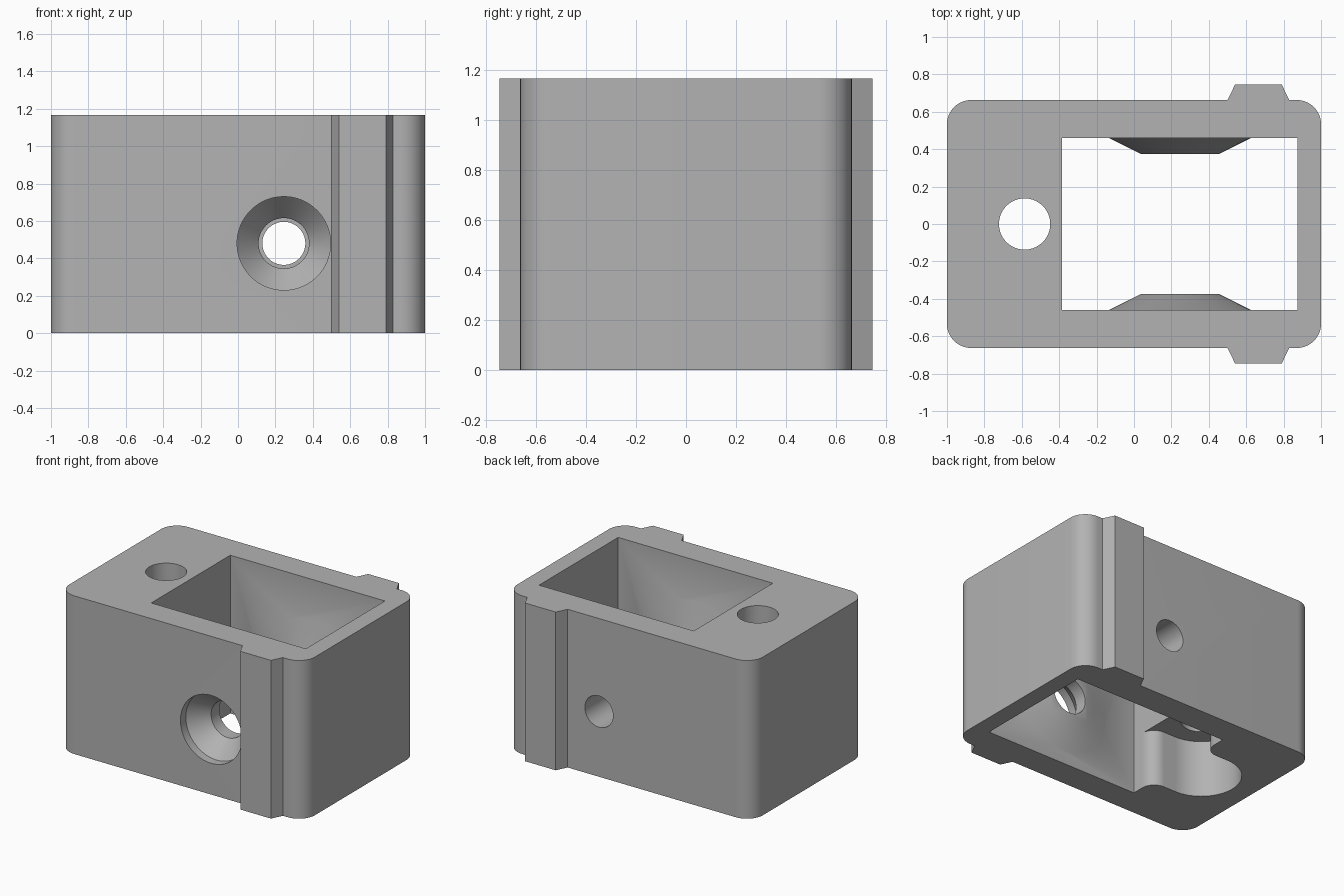
import bpy, bmesh, math
from mathutils import Matrix, Vector

HEIGHT = 1.165
BORE_X, BORE_Z = 0.245, 0.48
POST_X = -0.585

if "Cube" in bpy.data.objects:
    bpy.data.objects.remove(bpy.data.objects["Cube"])

grey = bpy.data.materials.new("plain grey")
grey.use_nodes = True
grey.diffuse_color = (0.45, 0.45, 0.45, 1)
grey.node_tree.nodes["Principled BSDF"].inputs["Base Color"].default_value = grey.diffuse_color


def arc(cx, cy, r, start, end, steps=12):
    """Points along an arc, angles in degrees."""
    angles = [math.radians(start + (end - start) * i / steps) for i in range(steps + 1)]
    return [(cx + r * math.cos(a), cy + r * math.sin(a)) for a in angles]


def finish(name, bm):
    bmesh.ops.recalc_face_normals(bm, faces=bm.faces)
    mesh = bpy.data.meshes.new(name)
    bm.to_mesh(mesh)
    bm.free()
    mesh.materials.append(grey)
    obj = bpy.data.objects.new(name, mesh)
    bpy.context.collection.objects.link(obj)
    return obj


def prism(name, outline, z0, z1):
    """Extrude a plan outline upwards."""
    bm = bmesh.new()
    face = bm.faces.new([bm.verts.new((x, y, z0)) for x, y in outline])
    top = bmesh.ops.extrude_face_region(bm, geom=[face])["geom"]
    bmesh.ops.translate(bm, vec=(0, 0, z1 - z0),
                        verts=[v for v in top if isinstance(v, bmesh.types.BMVert)])
    return finish(name, bm)


def turned(name, profile, steps=64):
    """Solid of (radius, y) rings around the cross bore axis."""
    bm = bmesh.new()
    rings = []
    for r, y in profile:
        rings.append([bm.verts.new((BORE_X + px, y, BORE_Z + pz))
                      for px, pz in arc(0, 0, r, 0, 360, steps)[:-1]])
    for a, b in zip(rings, rings[1:]):
        for i in range(steps):
            j = (i + 1) % steps
            bm.faces.new((a[i], a[j], b[j], b[i]))
    bm.faces.new(rings[0])
    bm.faces.new(rings[-1])
    return finish(name, bm)


def combine(target, tool, operation):
    """Apply a boolean and discard the tool."""
    tool.hide_render = True
    mod = target.modifiers.new("join", 'BOOLEAN')
    mod.operation, mod.solver, mod.object = operation, 'EXACT', tool
    bpy.context.view_layer.objects.active = target
    bpy.ops.object.modifier_apply(modifier=mod.name)
    bpy.data.objects.remove(tool)


# Rounded block with a tapered guide rib on the front and back
W, D, R = 1.0, 0.663, 0.13
back = arc(W - R, D - R, R, 0, 90)
back += [(0.83, D), (0.79, 0.745), (0.54, 0.745), (0.50, D)]
back += arc(-W + R, D - R, R, 90, 180)
block = prism("housing", back + [(x, -y) for x, y in reversed(back)], 0, HEIGHT)

# Rectangular pocket right through
PX0, PX1, PY = -0.385, 0.875, 0.46
pocket = prism("pocket_cutter", [(PX0, -PY), (PX1, -PY), (PX1, PY), (PX0, PY)], -0.1, HEIGHT + 0.1)
combine(block, pocket, 'DIFFERENCE')

# Conical bosses on the inner walls
for s in (-1, 1):
    boss = turned("boss", [(0.38, s * 0.55), (0.38, s * PY), (0.21, s * 0.375)])
    combine(block, boss, 'UNION')

# Cross bore, countersunk at the front
combine(block, turned("front_bore_cutter", [(0.25, -0.8), (0.25, -0.60), (0.135, -0.47), (0.135, -0.3)]), 'DIFFERENCE')
combine(block, turned("back_bore_cutter", [(0.115, 0.3), (0.115, 0.8)]), 'DIFFERENCE')

# Vertical post hole
combine(block, prism("post_hole_cutter", arc(POST_X, 0, 0.137, 0, 360, 64)[:-1], -0.1, HEIGHT + 0.1), 'DIFFERENCE')

# Round-ended recess underneath, flaring into the pocket
SLOT, FIL = 0.27, 0.1
side = [(PX0 + 0.1, SLOT + FIL)] + arc(PX0 - FIL, SLOT + FIL, FIL, 0, -90)
end = arc(POST_X, 0, SLOT, 90, 270, 32)
recess = side + end + [(x, -y) for x, y in reversed(side)]
combine(block, prism("recess_cutter", recess, -0.1, 0.42), 'DIFFERENCE')

# Smooth curved faces, crisp edges
bpy.ops.object.select_all(action='DESELECT')
block.select_set(True)
bpy.context.view_layer.objects.active = block
bpy.ops.object.shade_smooth_by_angle(angle=math.radians(30))
